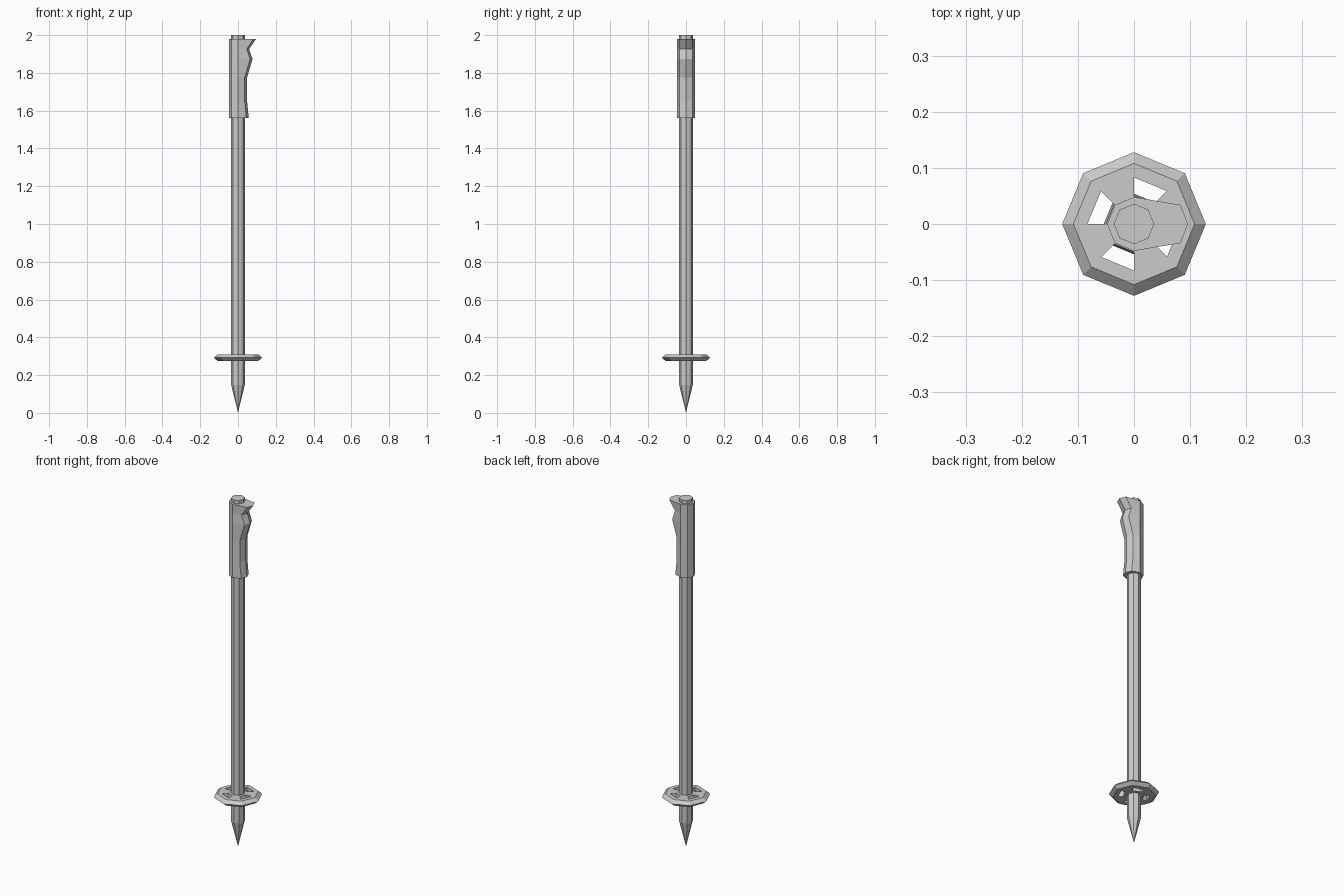
import bpy
from math import cos, sin, pi

if "Cube" in bpy.data.objects:
    bpy.data.objects.remove(bpy.data.objects["Cube"])

N = 8


def make(name, verts, faces):
    mesh = bpy.data.meshes.new(name)
    mesh.from_pydata(verts, [], faces)
    mesh.validate()
    mesh.update()
    obj = bpy.data.objects.new(name, mesh)
    bpy.context.collection.objects.link(obj)
    return obj


def ring(r, z):
    return [(r * cos(2 * pi * i / N), r * sin(2 * pi * i / N), z) for i in range(N)]


def bridge(a, b, i):
    j = (i + 1) % N
    return (a * N + i, a * N + j, b * N + j, b * N + i)


def loft(name, rings):
    # rings listed bottom to top, capped at both ends
    verts = [v for r in rings for v in r]
    faces = [bridge(k, k + 1, i) for k in range(len(rings) - 1) for i in range(N)]
    last = (len(rings) - 1) * N
    faces += [tuple(reversed(range(N))), tuple(range(last, last + N))]
    return make(name, verts, faces)


# Octagonal shaft and pointed tip
loft("shaft", [ring(0.036, 0.148), ring(0.036, 2.0)])
make("tip", ring(0.036, 0.148) + [(0, 0, 0)],
     [((i + 1) % N, i, N) for i in range(N)] + [tuple(range(N))])


# Grip: octagonal sleeve whose +x side follows a finger-shaped profile
def grip_ring(x, z):
    pts = ring(0.048, z)
    pts[0] = (x, 0, z)
    for i in (1, 7):
        pts[i] = (x - 0.013, pts[i][1], z)
    return pts


profile = [(0.057, 1.56), (0.048, 1.65), (0.048, 1.775),
           (0.077, 1.873), (0.059, 1.926), (0.096, 1.98)]
loft("grip", [grip_ring(x, z) for x, z in profile])

# Basket: bevelled octagonal disc with four slots in alternate segments
lo, mid, hi = 0.275, 0.292, 0.309
section = [(0.032, hi), (0.050, hi), (0.083, hi), (0.108, hi), (0.128, mid),
           (0.108, lo), (0.083, lo), (0.054, lo), (0.032, lo)]
count = len(section)
verts = [v for r, z in section for v in ring(r, z)]
faces = []
for k in range(count):
    for i in range(N):
        if not (k in (1, 6) and i % 2 == 1):
            faces.append(bridge((k + 1) % count, k, i))
for i in range(1, N, 2):
    j = (i + 1) % N
    faces.append(bridge(1, 7, i))
    faces.append(bridge(6, 2, i))
    faces.append((N + i, 7 * N + i, 6 * N + i, 2 * N + i))
    faces.append((N + j, 2 * N + j, 6 * N + j, 7 * N + j))
basket = make("basket", verts, faces)

# Consistent outward normals
import bmesh
for obj in bpy.data.objects:
    bm = bmesh.new()
    bm.from_mesh(obj.data)
    bmesh.ops.recalc_face_normals(bm, faces=bm.faces)
    bm.to_mesh(obj.data)
    bm.free()
